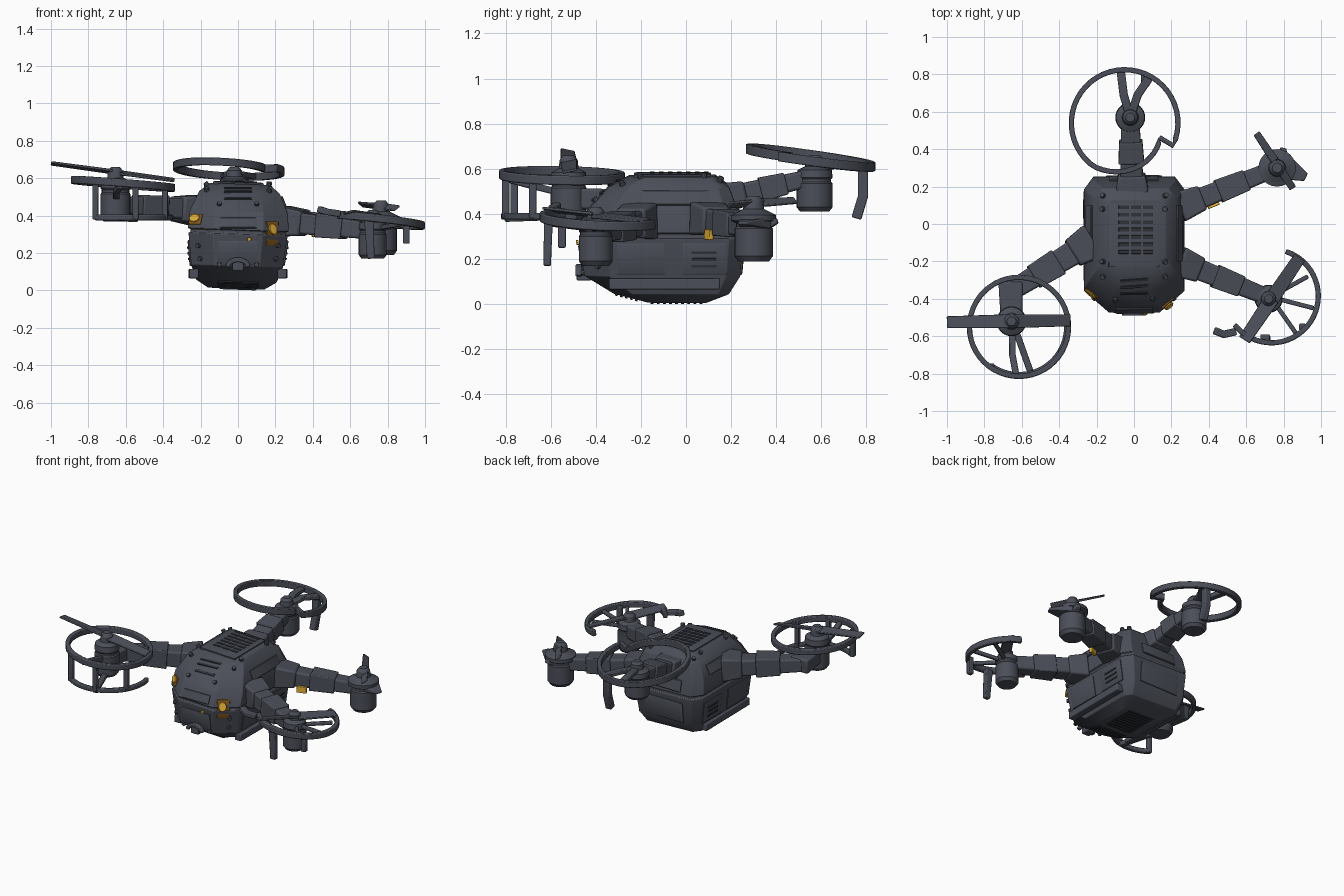
import bpy, bmesh
from math import sin, cos, radians, pi
from mathutils import Vector, Matrix
from mathutils.bvhtree import BVHTree

cube = bpy.data.objects.get("Cube")
if cube:
    bpy.data.objects.remove(cube)


def material(name, rgb):
    m = bpy.data.materials.new(name)
    m.use_nodes = True
    m.diffuse_color = (*rgb, 1)
    m.node_tree.nodes["Principled BSDF"].inputs["Base Color"].default_value = (*rgb, 1)
    return m


GREY = material("slate grey", (0.07, 0.077, 0.098))
DARK = material("vent dark grey", (0.03, 0.033, 0.042))
AMBER = material("amber lamp", (0.8, 0.45, 0.04))
BROWN = material("lamp surround", (0.26, 0.11, 0.015))


def finish(name, bm, mat=GREY, bevel=0.0, angle=30):
    bmesh.ops.recalc_face_normals(bm, faces=bm.faces)
    me = bpy.data.meshes.new(name)
    bm.to_mesh(me)
    bm.free()
    me.materials.append(mat)
    ob = bpy.data.objects.new(name, me)
    bpy.context.collection.objects.link(ob)
    if bevel:
        b = ob.modifiers.new("soft edges", "BEVEL")
        b.width, b.segments = bevel, 2
    bpy.ops.object.select_all(action="DESELECT")
    ob.select_set(True)
    bpy.context.view_layer.objects.active = ob
    bpy.ops.object.shade_smooth_by_angle(angle=radians(angle))
    return ob


def loft(loops, closed=False):
    """Skin a list of equally long point loops."""
    bm = bmesh.new()
    rows = [[bm.verts.new(p) for p in loop] for loop in loops]
    n = len(rows[0])
    pairs = list(zip(rows, rows[1:])) + ([(rows[-1], rows[0])] if closed else [])
    for a, b in pairs:
        for i in range(n):
            j = (i + 1) % n
            bm.faces.new((a[i], a[j], b[j], b[i]))
    if not closed:
        bm.faces.new(rows[0])
        bm.faces.new(rows[-1])
    return bm


def sweep(name, pts, w, h, end=1.0, closed=False, side=None, bevel=0.006, roll=0):
    """Rectangular bar along a path; 'end' scales the far end."""
    pts = [Vector(p) for p in pts]
    n, loops = len(pts), []
    for i, p in enumerate(pts):
        a = pts[(i - 1) % n] if closed or i else p
        b = pts[(i + 1) % n] if closed or i < n - 1 else p
        t = (b - a).normalized()
        s = Vector(side) if side else t.cross(Vector((0, 0, 1)))
        s = (s - t * s.dot(t)).normalized()
        s = Matrix.Rotation(radians(roll), 3, t) @ s
        u = s.cross(t)
        k = 1 + (end - 1) * i / (n - 1)
        loops.append([p + s * w * k * x + u * h * k * y
                      for x, y in ((-.5, -.5), (.5, -.5), (.5, .5), (-.5, .5))])
    return finish(name, loft(loops, closed), bevel=bevel)


def lathe(name, centre, profile, sides=24, mat=GREY):
    c = Vector(centre)
    loops = [[c + Vector((r * cos(2 * pi * i / sides), r * sin(2 * pi * i / sides), z))
              for i in range(sides)] for r, z in profile]
    return finish(name, loft(loops), mat)


# Body shell: chamfered sections (height, half width, front, back), with a seam groove
SECTIONS = [(0.01, .15, -.17, .09), (.05, .215, -.32, .19), (.13, .245, -.45, .24),
            (.30, .265, -.475, .255), (.305, .255, -.465, .245), (.32, .255, -.465, .245),
            (.325, .27, -.475, .25), (.42, .262, -.435, .23), (.525, .215, -.34, .19),
            (.57, .16, -.25, .13)]
ROLL = Matrix.Translation((0, 0, .29)) @ Matrix.Rotation(radians(2), 4, "Y") @ Matrix.Translation((0, 0, -.29))
loops = []
for z, w, f, b in SECTIONS:
    cx, cf, cb = w * .5, (b - f) * .16, (b - f) * .09
    half = [(cx, f), (w, f + cf), (w, b - cb), (w * .82, b)]
    outline = half + [(-x, y) for x, y in reversed(half)]
    loops.append([ROLL @ Vector((x, y, z)) for x, y in outline])
shell = loft(loops)
bmesh.ops.recalc_face_normals(shell, faces=shell.faces)
TREE = BVHTree.FromBMesh(shell)
finish("body_shell", shell, bevel=.008)


def plate(name, start, aim, w, h, mat=GREY, thick=.009, lift=0.0, sides=4):
    """Thin plate lying on the body where a ray from start meets it."""
    aim = Vector(aim)
    hit, normal, _, _ = TREE.ray_cast(Vector(start), aim)
    if hit is None:
        return
    up = Vector((0, 0, 1)) if abs(normal.z) < .95 else Vector((0, 1, 0))
    x = up.cross(normal).normalized()
    y = normal.cross(x)
    hit += normal * lift
    if sides == 4:
        shape = [(-.5, -.5), (.5, -.5), (.5, .5), (-.5, .5)]
    else:
        shape = [(.5 * cos(2 * pi * i / sides), .5 * sin(2 * pi * i / sides)) for i in range(sides)]
    loops = [[hit + x * w * k * a + y * h * k * b + normal * d for a, b in shape]
             for d, k in ((-.004, 1), (thick * .6, 1), (thick, .9))]
    finish(name, loft(loops), mat)


DOWN, UP, BACK = (0, 0, -1), (0, 0, 1), (0, 1, 0)

# Roof panel with louvre grid, bonnet slots and belly grille
plate("roof_panel", (0, -.06, 1), DOWN, .27, .34, thick=.012)
for r in range(7):
    for c in range(3):
        plate("roof_vent", (-.055 + c * .065, -.15 + r * .04, 1), DOWN, .054, .02, DARK, .004, .012)
for r in range(3):
    plate("bonnet_slot", (.0, -.3 - r * .035, 1), DOWN, .15, .015, DARK, .006)
for r in range(9):
    plate("belly_slot", (0, -.15 + r * .027, -1), UP, .2, .013, DARK, .006)
for r in range(5):
    plate("chin_slot", (0, -.22 - r * .022, -1), UP, .22, .012, DARK, .006)

# Front, side and back panels
plate("front_panel", (0, -2, .36), BACK, .2, .06)
plate("chin_panel", (0, -2, .2), BACK, .22, .13)
plate("back_panel", (0, 2, .2), (0, -1, 0), .3, .14)
plate("back_upper_panel", (0, 2, .38), (0, -1, 0), .26, .08)
for s in (-1, 1):
    plate("side_panel_front", (s * 2, -.2, .2), (-s, 0, 0), .22, .14)
    plate("side_panel_back", (s * 2, .08, .2), (-s, 0, 0), .2, .14)
    plate("upper_side_panel", (s * 2, -.05, .47), (-s, 0, 0), .3, .07)
    for r in range(3):
        plate("side_slot", (s * 2, .08, .17 + r * .03), (-s, 0, 0), .11, .012, DARK, .006, .008)
    for y in (-.28, -.2, .08, .15):
        plate("roof_bolt", (s * .165, y, 1), DOWN, .028, .028, thick=.018, sides=10)
    for x, z in ((.1, .46), (.1, .14), (.2, .17), (.21, .24)):
        plate("front_bolt", (s * x, -2, z), BACK, .026, .026, thick=.015, sides=10)
    sweep("lower_rail", [(s * .235, -.34, .09), (s * .24, .15, .09)], .05, .05)

# Amber lamps
plate("lamp_surround", (.18, -2, .305), BACK, .085, .13, BROWN, .008)
plate("lamp_left", (.182, -2, .325), BACK, .055, .065, AMBER, .006, .008, 8)
plate("lamp_right_surround", (-.225, -2, .38), BACK, .08, .06, BROWN, .006)
plate("lamp_right", (-.228, -2, .385), BACK, .075, .045, AMBER, .006, .006, 8)
plate("marker_lamp", (.06, -2, .275), BACK, .022, .022, AMBER, .006, .009, 8)

# Nose hook
hook = [(.055 * cos(a), -.475, .125 + .04 * sin(a)) for a in (i * pi / 8 for i in range(9))]
sweep("nose_hook", hook, .03, .025, side=(0, 1, 0))
sweep("nose_camera", [(0, -.42, .13), (0, -.485, .13)], .06, .05)


def arm(name, a, b, w, h):
    a, b = Vector(a), Vector(b)
    sweep(name, [a, b], w, h, .75, bevel=.012)
    sweep(name + "_socket", [a, a.lerp(b, .25)], w * 1.4, h * 1.35, .8, bevel=.012)
    sweep(name + "_sleeve", [a.lerp(b, .42), a.lerp(b, .72)], w * 1.06, h * 1.08, .9)


def motor(name, x, y, z0, z1, r):
    h = z1 - z0
    lathe(name, (x, y, z0), [(r * .8, 0), (r, h * .08), (r, h * .5), (r * .92, h * .53), (r * .92, h * .58),
                             (r, h * .61), (r * .95, h * .74), (r * .55, h * .8), (r * .5, h * .93), (r * .3, h)])


def ring(name, c, tilt, start, stop, r0, r1=None, w=.028, h=.042):
    """Guard hoop, full or open, optionally spiralling in over its last quarter."""
    full = stop - start >= 360
    n, pts = 48, []
    for i in range(n):
        t = i / (n if full else n - 1)
        a = radians(start + (stop - start) * t)
        r = r0 + ((r1 or r0) - r0) * max(0, t - .7) / .3
        x, y = r * cos(a), r * sin(a)
        pts.append((c[0] + x, c[1] + y, c[2] + tilt[0] * x + tilt[1] * y))
    sweep(name, pts, w, h, closed=full)


def blade(name, a, b, w, roll=12):
    a, b = Vector(a), Vector(b)
    m = a.lerp(b, .5)
    for end, r in ((a, roll), (b, roll)):
        sweep(name, [m, end], w, .014, .85, bevel=.004, roll=r)


# Front right rotor: full hoop, blade and lower guard
arm("front_right_arm", (-.22, -.09, .43), (-.66, -.36, .46), .14, .12)
sweep("front_right_elbow", [(-.66, -.31, .46), (-.655, -.5, .47)], .13, .1, .9, bevel=.012)
motor("front_right_motor", -.655, -.52, .37, .66, .08)
ring("front_right_hoop", (-.615, -.55, .57), (-.08, -.02), 0, 360, .265)
blade("front_right_blade", (-1, -.525, .68), (-.34, -.515, .59), .075)
sweep("front_right_spoke", [(-.65, -.58, .5), (-.65, -.7, .53), (-.63, -.81, .56)], .035, .03)
ring("front_right_lower_guard", (-.615, -.55, .39), (0, 0), 235, 375, .255, h=.03)
for a in (235, 285, 330):
    x, y = -.615 + .258 * cos(radians(a)), -.55 + .258 * sin(radians(a))
    sweep("front_right_guard_post", [(x, y, .38), (x, y, .57)], .032, .032, side=(1, 0, 0))
sweep("front_right_lower_spar", [(-.65, -.52, .39), (-.55, -.8, .38)], .035, .03)

# Front left rotor: open hoop with spokes and legs
arm("front_left_arm", (.24, -.2, .37), (.7, -.385, .32), .12, .12)
motor("front_left_motor", .72, -.4, .17, .43, .075)
ring("front_left_hoop", (.735, -.385, .375), (-.11, -.05), -142, 72, .25)
sweep("front_left_hoop_tip", [(.545, -.575, .41), (.48, -.59, .42), (.43, -.57, .435)], .04, .035)
blade("front_left_blade", (.59, -.62, .42), (.885, -.18, .37), .08)
for x, y in ((.96, -.45), (.87, -.59), (.93, -.28)):
    sweep("front_left_spoke", [(.73, -.39, .33), (x, y, .355)], .024, .024)
sweep("front_left_leg", [(.7, -.61, .38), (.71, -.615, .17)], .05, .04, .8, side=(1, 0, 0))
sweep("front_left_short_leg", [(.9, -.55, .37), (.9, -.55, .25)], .035, .035, side=(1, 0, 0))

# Back left rotor: bare motor with one angled blade
arm("back_left_arm", (.24, .09, .38), (.74, .29, .34), .12, .11)
motor("back_left_motor", .765, .3, .19, .48, .085)
lathe("back_left_collar", (.765, .3, .36), [(.08, 0), (.1, .01), (.1, .035), (.07, .05)])
blade("back_left_blade", (.655, .485, .46), (.85, .19, .44), .05, 35)
sweep("back_left_spur", [(.79, .31, .36), (.92, .25, .36)], .15, .05, .3)
sweep("back_left_rear_spur", [(.78, .32, .34), (.8, .405, .37)], .08, .06, .4)
sweep("arm_lamp", [(.395, .089, .31), (.455, .113, .307)], .02, .045, bevel=.003).data.materials[0] = AMBER

# Back rotor: spiral hoop, spokes and leg
arm("back_arm", (-.01, .17, .47), (-.02, .55, .56), .13, .1)
motor("back_motor", -.02, .57, .41, .66, .08)
ring("back_hoop", (-.05, .54, .65), (-.05, -.14), -25, 345, .285, .2)
for x, y in ((-.07, .81), (.08, .78)):
    sweep("back_spoke", [(-.02, .57, .6), ((x - .02) / 2 - .01, .69, .62), (x, y, .61)], .045, .03)
sweep("back_leg", [(.06, .785, .62), (.06, .785, .48), (.06, .755, .38)], .045, .045, side=(1, 0, 0))
